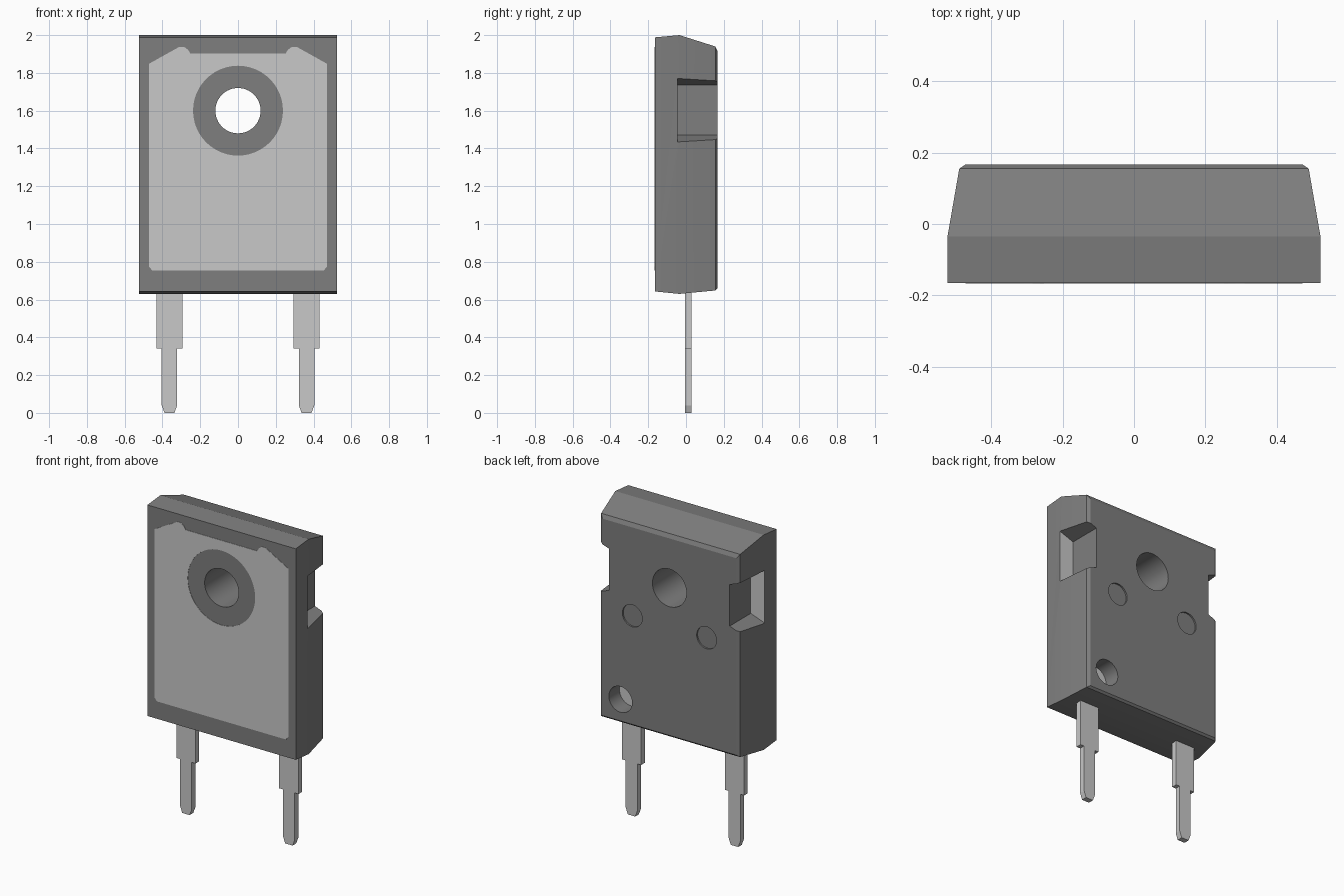
import bpy, bmesh, math
from mathutils import Matrix

if "Cube" in bpy.data.objects:
    bpy.data.objects.remove(bpy.data.objects["Cube"], do_unlink=True)


def material(name, value):
    m = bpy.data.materials.new(name)
    m.use_nodes = True
    colour = (value, value, value, 1)
    m.diffuse_color = colour
    bsdf = m.node_tree.nodes["Principled BSDF"]
    bsdf.inputs["Base Color"].default_value = colour
    bsdf.inputs["Roughness"].default_value = 0.6
    return m


BLACK = material("dark grey plastic", 0.21)
METAL = material("light grey metal", 0.58)


def add_object(name, bm, *mats):
    bmesh.ops.recalc_face_normals(bm, faces=bm.faces)
    mesh = bpy.data.meshes.new(name)
    bm.to_mesh(mesh)
    bm.free()
    ob = bpy.data.objects.new(name, mesh)
    bpy.context.collection.objects.link(ob)
    for m in mats:
        mesh.materials.append(m)
    return ob


def loft(name, rings, *mats):
    """Join rings of equal length and cap both ends."""
    bm = bmesh.new()
    loops = [[bm.verts.new(p) for p in ring] for ring in rings]
    n = len(loops[0])
    for a, b in zip(loops, loops[1:]):
        for i in range(n):
            j = (i + 1) % n
            bm.faces.new((a[i], a[j], b[j], b[i]))
    bm.faces.new(loops[0])
    bm.faces.new(loops[-1])
    return add_object(name, bm, *mats)


def plate(name, outline, y0, y1, *mats):
    return loft(name, [[(x, y, z) for x, z in outline] for y in (y0, y1)], *mats)


def disc(name, x, z, r, y0, y1):
    outline = [(x + r * math.cos(math.tau * i / 48), z + r * math.sin(math.tau * i / 48))
               for i in range(48)]
    return plate(name, outline, y0, y1, BLACK)


def cut(ob, cutters):
    """Subtract each cutter, then discard it."""
    bpy.context.view_layer.objects.active = ob
    for c in cutters:
        c.hide_render = True
        mod = ob.modifiers.new("cut", "BOOLEAN")
        mod.operation = "DIFFERENCE"
        mod.solver = "EXACT"
        mod.object = c
        bpy.ops.object.modifier_apply(modifier=mod.name)
        bpy.data.objects.remove(c, do_unlink=True)


def smooth(ob):
    bpy.ops.object.select_all(action="DESELECT")
    ob.select_set(True)
    bpy.context.view_layer.objects.active = ob
    bpy.ops.object.shade_smooth_by_angle(angle=math.radians(15))


# Moulded body: rectangles lofted from front to back (y, half width, bottom, top)
sections = [(-0.165, 0.523, 0.643, 1.988), (-0.035, 0.523, 0.63, 2.0),
            (0.155, 0.49, 0.648, 1.94), (0.167, 0.472, 0.66, 1.915)]
body = loft("body", [[(-w, y, b), (w, y, b), (w, y, t), (-w, y, t)]
                     for y, w, b, t in sections], BLACK, METAL)

# Mounting hole, ejector marks, deep pin mark and flared side notches
NOTCH_Y, PIN_Y = -0.045, 0.06
cutters = [disc("hole_cutter", 0, 1.60, 0.12, -0.4, 0.4),
           disc("pin_cutter", 0.345, 0.797, 0.082, PIN_Y, 0.4)]
for s in (-1, 1):
    cutters.append(disc("mark_cutter", s * 0.262, 1.352, 0.07, 0.157, 0.4))
    cutters.append(loft("notch_cutter", [
        [(s * x, NOTCH_Y, b), (s * x, 0.4, b), (s * x, 0.4, t), (s * x, NOTCH_Y, t)]
        for x, b, t in ((0.425, 1.47, 1.735), (0.621, 1.40, 1.805))]))
cut(body, cutters)

# Metal shows on the floors of the notches and the pin mark
for f in body.data.polygons:
    on_floor = min(abs(f.center.y - NOTCH_Y), abs(f.center.y - PIN_Y)) < 0.002
    f.material_index = int(on_floor and f.normal.y > 0.9)
smooth(body)

# Heat tab flush with the front, with a ring left clear around the hole
half = [(0.455, 0.755), (0.472, 0.776), (0.472, 1.848), (0.332, 1.926),
        (0.31, 1.938), (0.285, 1.938), (0.264, 1.922), (0.252, 1.902)]
tab = plate("heat_tab", half + [(-x, z) for x, z in reversed(half)],
            -0.167, -0.160, METAL)
cut(tab, [disc("ring_cutter", 0, 1.60, 0.238, -0.4, 0.0)])
tab.data.materials.clear()
tab.data.materials.append(METAL)
for f in tab.data.polygons:
    f.material_index = 0

# Two stepped leads with tapered tips
side = [(0.026, 0.0), (0.041, 0.04), (0.041, 0.34), (0.068, 0.34), (0.068, 0.68)]
outline = side + [(-x, z) for x, z in reversed(side)]
for name, cx in (("left_lead", 0.363), ("right_lead", -0.363)):
    plate(name, [(cx + x, z) for x, z in outline], -0.006, 0.03, METAL)
